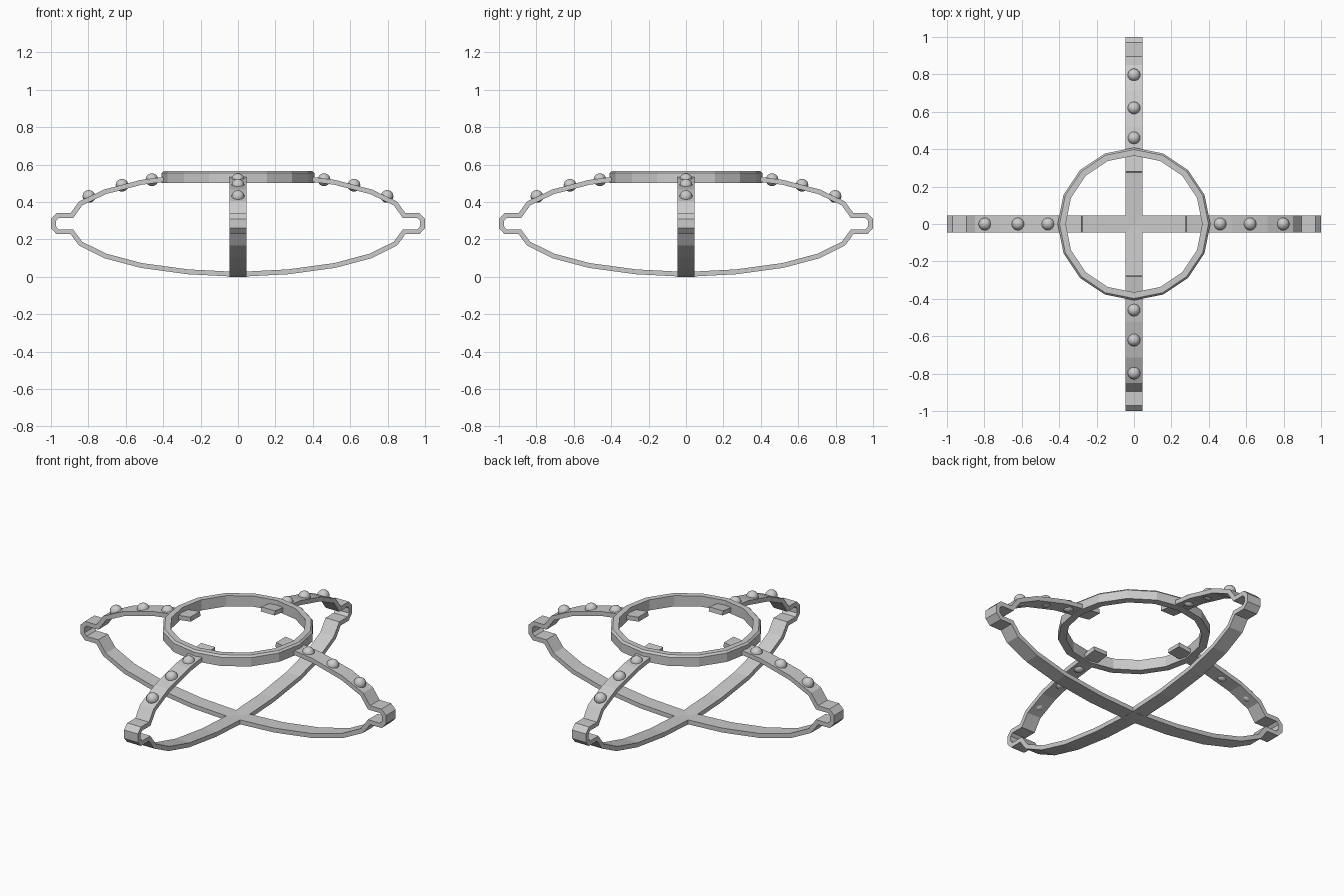
import bpy, bmesh, math
from mathutils import Vector

if "Cube" in bpy.data.objects:
    bpy.data.objects.remove(bpy.data.objects["Cube"])

HALF_W = 0.045   # half width of the straps
THICK = 0.026    # strap thickness


def finish(bm, name):
    bmesh.ops.recalc_face_normals(bm, faces=bm.faces)
    me = bpy.data.meshes.new(name)
    bm.to_mesh(me)
    bm.free()
    ob = bpy.data.objects.new(name, me)
    bpy.context.collection.objects.link(ob)
    return ob


def offset(path, d):
    """Shift an open path to its left by d, with mitred corners."""
    normals = []
    for a, b in zip(path, path[1:]):
        t = (b - a).normalized()
        normals.append(Vector((-t.y, t.x)))
    out = []
    for i, p in enumerate(path):
        n1, n2 = normals[max(i - 1, 0)], normals[min(i, len(normals) - 1)]
        out.append(p + (n1 + n2) * d / (1 + n1.dot(n2)))
    return out


# Outer outline of half a strap: bottom centre, round the end tab, to the open top end
half = [(0, 0), (0.27, 0.014), (0.52, 0.048), (0.715, 0.1), (0.85, 0.167), (0.895, 0.228),
        (0.97, 0.228), (1.0, 0.26), (1.0, 0.31), (0.97, 0.34), (0.895, 0.34),
        (0.85, 0.403), (0.715, 0.467), (0.52, 0.518), (0.28, 0.549)]
outline = [Vector((-x, z)) for x, z in reversed(half[1:])] + [Vector(p) for p in half]


def strap(name, angle):
    bm = bmesh.new()
    rows = []
    for o, i in zip(outline, offset(outline, THICK)):
        rows.append([bm.verts.new((p.x, y, p.y)) for p, y in
                     ((o, -HALF_W), (o, HALF_W), (i, HALF_W), (i, -HALF_W))])
    for a, b in zip(rows, rows[1:]):
        for k in range(4):
            bm.faces.new((a[k], a[k - 1], b[k - 1], b[k]))
    bm.faces.new(rows[0])
    bm.faces.new(rows[-1])
    finish(bm, name).rotation_euler.z = angle


strap("strap_side_to_side", 0)
strap("strap_front_to_back", math.pi / 2)

# Sixteen-sided ring with a small chamfer on the top outer edge
section = [(0.365, 0.503), (0.408, 0.503), (0.408, 0.555), (0.398, 0.566), (0.365, 0.566)]
bm = bmesh.new()
loops = [[bm.verts.new((r * math.cos(a), r * math.sin(a), z)) for r, z in section]
         for a in (i * math.tau / 16 for i in range(16))]
for i in range(16):
    a, b = loops[i - 1], loops[i]
    for k in range(len(section)):
        bm.faces.new((a[k], a[k - 1], b[k - 1], b[k]))
finish(bm, "top_ring")

# Three round studs on each of the four arms
for arm in range(4):
    a = arm * math.pi / 2
    for n, (r, z) in enumerate(((0.46, 0.519), (0.62, 0.49), (0.797, 0.43))):
        bm = bmesh.new()
        bmesh.ops.create_uvsphere(bm, u_segments=16, v_segments=10, radius=0.034)
        for f in bm.faces:
            f.smooth = True
        stud = finish(bm, f"stud_{arm + 1}_{n + 1}")
        stud.location = (r * math.cos(a), r * math.sin(a), z)
